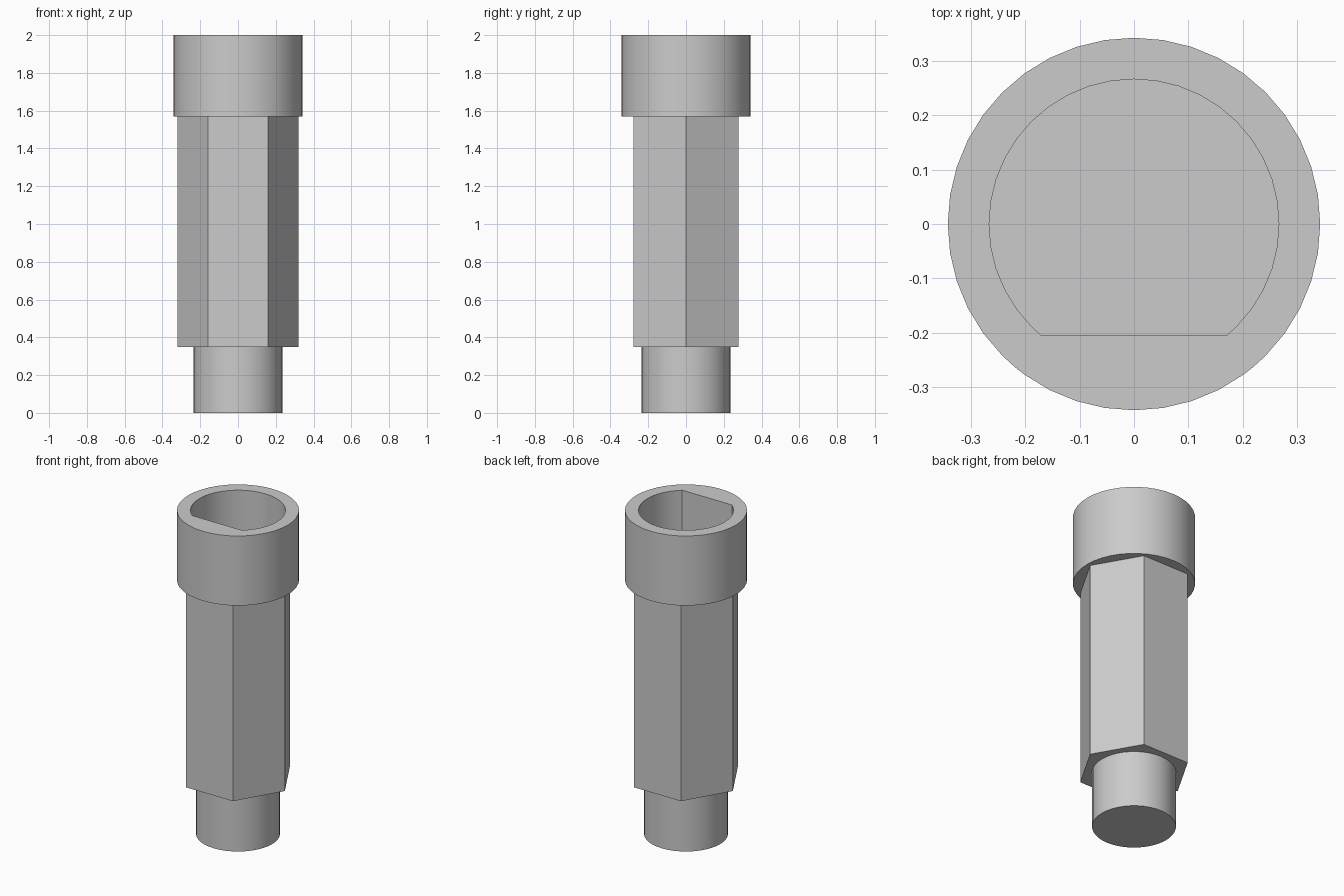
import bpy
import bmesh
from math import asin, cos, sin, pi, radians, tau

if "Cube" in bpy.data.objects:
    bpy.data.objects.remove(bpy.data.objects["Cube"], do_unlink=True)

# Single grey material
grey = bpy.data.materials.new("plain_grey")
grey.use_nodes = True
COLOUR = (0.6, 0.6, 0.6, 1)
grey.diffuse_color = COLOUR
grey.node_tree.nodes["Principled BSDF"].inputs["Base Color"].default_value = COLOUR

SIDES = 40
FOOT_TOP, COLLAR_BASE, TOP = 0.35, 1.57, 2.0


def finish(bm, name, smooth=True):
    bmesh.ops.recalc_face_normals(bm, faces=bm.faces)
    mesh = bpy.data.meshes.new(name)
    bm.to_mesh(mesh)
    bm.free()
    mesh.materials.append(grey)
    obj = bpy.data.objects.new(name, mesh)
    bpy.context.collection.objects.link(obj)
    if smooth:
        bpy.ops.object.select_all(action="DESELECT")
        obj.select_set(True)
        bpy.context.view_layer.objects.active = obj
        bpy.ops.object.shade_smooth_by_angle(angle=radians(30))
    return obj


def prism(name, radius, sides, z0, z1, smooth):
    bm = bmesh.new()
    ring = [bm.verts.new((radius * cos(tau * i / sides), radius * sin(tau * i / sides), z0))
            for i in range(sides)]
    base = bm.faces.new(ring)
    result = bmesh.ops.extrude_face_region(bm, geom=[base], use_keep_orig=True)
    moved = [v for v in result["geom"] if isinstance(v, bmesh.types.BMVert)]
    bmesh.ops.translate(bm, verts=moved, vec=(0, 0, z1 - z0))
    return finish(bm, name, smooth)


def socket_collar(name, outer, inner, flat, z0, z1):
    # Round sleeve whose bore is flattened on the front side
    corner = asin(flat / inner)
    angles = sorted([tau * i / SIDES for i in range(SIDES)]
                    + [pi + corner, tau - corner])
    bore = [min(inner, -flat / sin(a)) if sin(a) < -0.1 else inner for a in angles]
    bm = bmesh.new()

    def loop(radii, z):
        return [bm.verts.new((r * cos(a), r * sin(a), z)) for r, a in zip(radii, angles)]

    rim = [outer] * len(angles)
    loops = [loop(rim, z0), loop(rim, z1), loop(bore, z1), loop(bore, z0)]
    n = len(angles)
    for k in range(4):
        a, b = loops[k], loops[(k + 1) % 4]
        for i in range(n):
            j = (i + 1) % n
            bm.faces.new((a[i], a[j], b[j], b[i]))
    return finish(bm, name)


# Round foot, hexagonal shaft and D-shaped socket
prism("round_foot", 0.235, SIDES, 0, FOOT_TOP, True)
prism("hex_shaft", 0.32, 6, FOOT_TOP, COLLAR_BASE, False)
socket_collar("socket_collar", 0.342, 0.266, 0.205, COLLAR_BASE, TOP)
